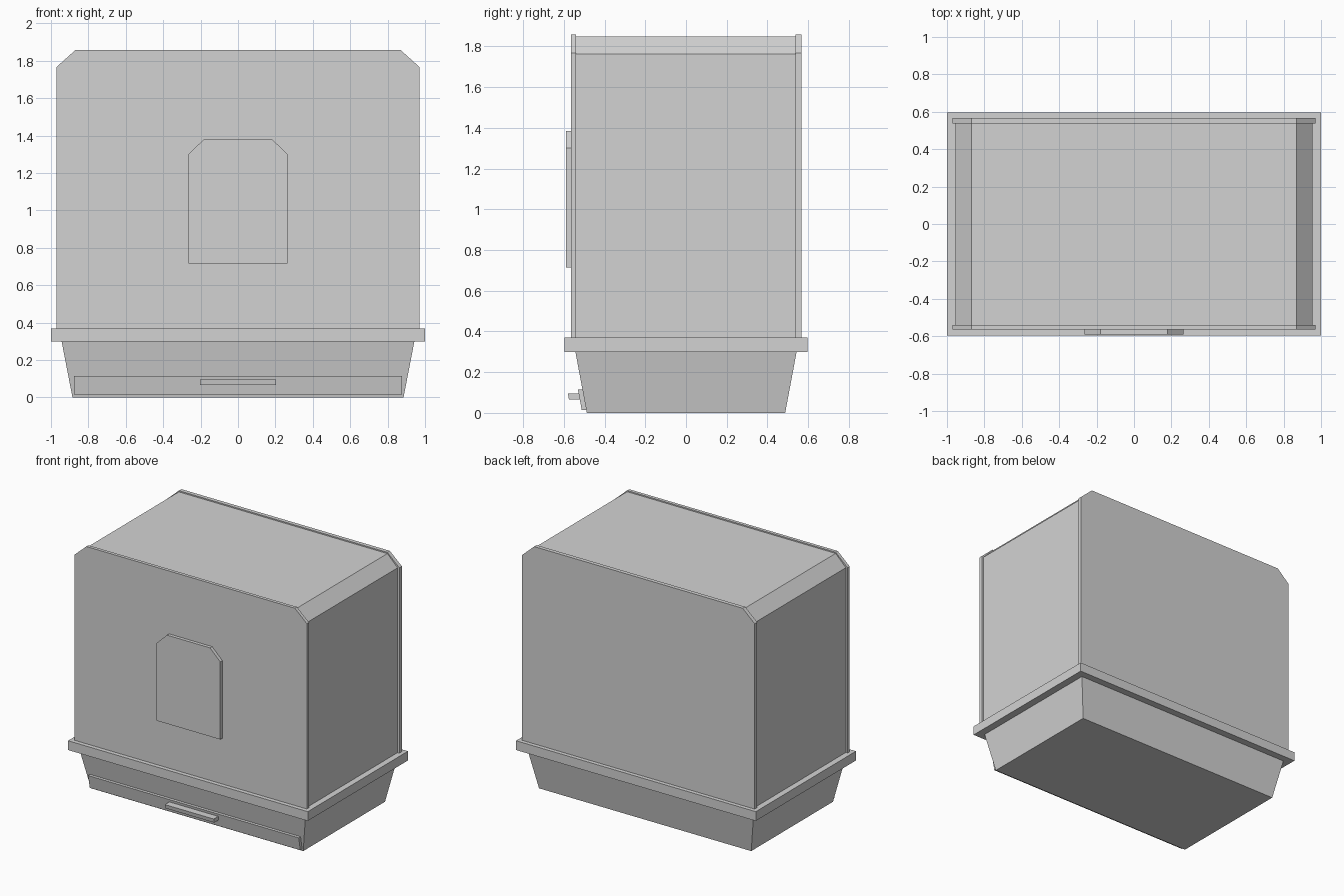
import bpy

cube = bpy.data.objects.get("Cube")
if cube:
    bpy.data.objects.remove(cube, do_unlink=True)

grey = bpy.data.materials.new("light_grey")
grey.use_nodes = True
colour = (0.65, 0.65, 0.65, 1)
grey.diffuse_color = colour
grey.node_tree.nodes["Principled BSDF"].inputs["Base Color"].default_value = colour


def loft(name, start, end):
    """Join two matching outlines into a closed solid."""
    n = len(start)
    faces = [tuple(range(n))[::-1], tuple(range(n, 2 * n))]
    faces += [(i, (i + 1) % n, n + (i + 1) % n, n + i) for i in range(n)]
    mesh = bpy.data.meshes.new(name)
    mesh.from_pydata(start + end, [], faces)
    mesh.materials.append(grey)
    obj = bpy.data.objects.new(name, mesh)
    bpy.context.collection.objects.link(obj)
    return obj


def rect(hx, hy, z):
    return [(-hx, -hy, z), (hx, -hy, z), (hx, hy, z), (-hx, hy, z)]


def arch(name, half, bottom, top, cut_x, cut_z, y0, y1):
    """Upright slab with two clipped top corners."""
    outline = [(-half, bottom), (half, bottom), (half, top - cut_z),
               (half - cut_x, top), (cut_x - half, top), (-half, top - cut_z)]
    # counter-clockwise from the front, so the back outline comes first
    return loft(name, [(x, y1, z) for x, z in outline][::-1],
                [(x, y0, z) for x, z in outline][::-1]) if y0 > y1 else \
        loft(name, [(x, y1, z) for x, z in outline],
             [(x, y0, z) for x, z in outline])


# Tapered tray with a projecting rim
loft("tray", rect(0.885, 0.487, 0), rect(0.945, 0.545, 0.31))
loft("tray_rim", rect(1.0, 0.597, 0.3), rect(1.0, 0.597, 0.37))

# Hood shell between two slightly larger end panels
arch("hood", 0.955, 0.36, 1.848, 0.085, 0.085, -0.55, 0.55)
arch("front_panel", 0.97, 0.36, 1.857, 0.1, 0.09, -0.565, -0.54)
arch("back_panel", 0.97, 0.36, 1.857, 0.1, 0.09, 0.537, 0.567)

# Entrance flap
arch("entrance_flap", 0.265, 0.715, 1.383, 0.085, 0.083, -0.59, -0.56)


def slab(name, half, low, high):
    """Sloped bar given front and back y at its lower and upper heights."""
    def layer(front, back, z):
        return [(-half, front, z), (half, front, z), (half, back, z), (-half, back, z)]
    return loft(name, layer(*low), layer(*high))


# Sloped drawer front and its pull
slab("drawer_front", 0.878, (-0.512, -0.48, 0.015), (-0.531, -0.5, 0.115))
slab("drawer_pull", 0.204, (-0.575, -0.51, 0.066), (-0.58, -0.51, 0.095))
